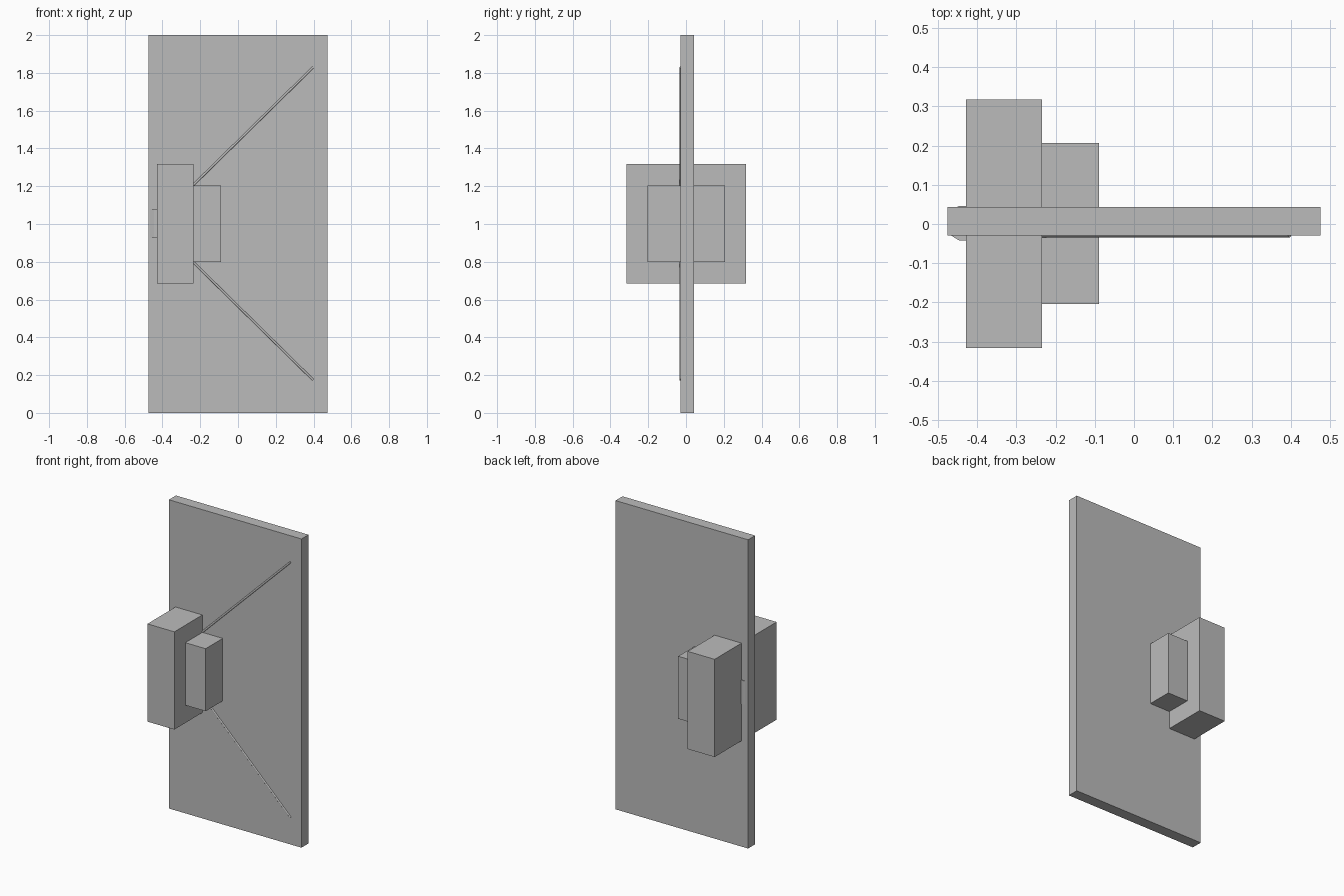
import bpy
import bmesh
from mathutils import Vector

if "Cube" in bpy.data.objects:
    bpy.data.objects.remove(bpy.data.objects["Cube"], do_unlink=True)

grey = bpy.data.materials.new("plain_grey")
grey.use_nodes = True
GREY = (0.5, 0.5, 0.5, 1)
grey.diffuse_color = GREY
grey.node_tree.nodes["Principled BSDF"].inputs["Base Color"].default_value = GREY


def finish(name, bm):
    bmesh.ops.recalc_face_normals(bm, faces=bm.faces)
    mesh = bpy.data.meshes.new(name)
    bm.to_mesh(mesh)
    bm.free()
    mesh.materials.append(grey)
    obj = bpy.data.objects.new(name, mesh)
    bpy.context.collection.objects.link(obj)
    return obj


def prism(name, outline, z0, z1):
    """Extrude a plan outline upwards from z0 to z1."""
    bm = bmesh.new()
    face = bm.faces.new([bm.verts.new((x, y, z0)) for x, y in outline])
    top = bmesh.ops.extrude_face_region(bm, geom=[face])["geom"]
    verts = [v for v in top if isinstance(v, bmesh.types.BMVert)]
    bmesh.ops.translate(bm, verts=verts, vec=(0, 0, z1 - z0))
    return finish(name, bm)


def box(name, x0, x1, y0, y1, z0, z1):
    return prism(name, [(x0, y0), (x1, y0), (x1, y1), (x0, y1)], z0, z1)


def rod(name, start, end, radius):
    start, end = Vector(start), Vector(end)
    bm = bmesh.new()
    bmesh.ops.create_cone(bm, cap_ends=True, segments=12, radius1=radius,
                          radius2=radius, depth=(end - start).length)
    obj = finish(name, bm)
    obj.location = (start + end) / 2
    obj.rotation_euler = (end - start).to_track_quat("Z", "Y").to_euler()
    return obj


# Door slab
box("door_panel", -0.475, 0.475, -0.029, 0.043, 0, 2)

# Lock body and smaller grip, passing through both sides of the door
box("lock_body", -0.428, -0.235, -0.316, 0.318, 0.685, 1.318)
box("lock_grip", -0.235, -0.089, -0.204, 0.207, 0.80, 1.205)

# Bevelled latch next to the door edge
prism("latch", [(-0.467, -0.029), (-0.446, -0.042), (-0.428, -0.042),
                (-0.428, 0.046), (-0.446, 0.046), (-0.467, 0.035)], 0.925, 1.08)

# Diagonal rods on the front, mirrored above and below the lock
for side, sign in (("upper", 1), ("lower", -1)):
    rod(side + "_rod", (-0.238, -0.028, 1.002 + sign * 0.203),
        (0.397, -0.028, 1.002 + sign * 0.827), 0.006)
